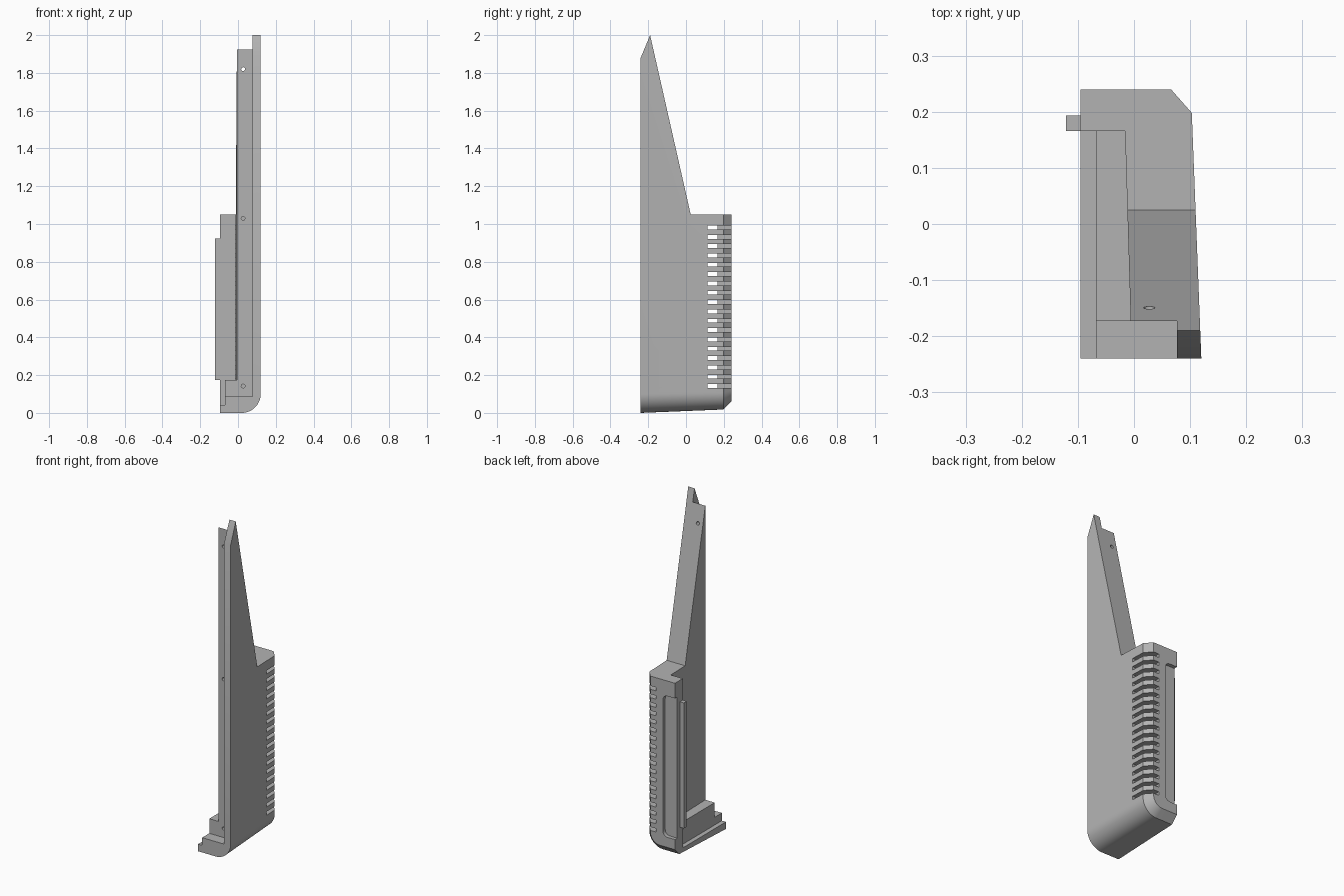
import bpy, bmesh, math

if "Cube" in bpy.data.objects:
    bpy.data.objects.remove(bpy.data.objects["Cube"], do_unlink=True)

grey = bpy.data.materials.new("plain_grey")
grey.use_nodes = True
grey.diffuse_color = (0.45, 0.45, 0.45, 1)
grey.node_tree.nodes["Principled BSDF"].inputs["Base Color"].default_value = (0.45, 0.45, 0.45, 1)


def loft(name, rings):
    """Solid skinned through matching closed rings of points."""
    bm = bmesh.new()
    loops = [[bm.verts.new(p) for p in ring] for ring in rings]
    for a, b in zip(loops, loops[1:]):
        for i in range(len(a)):
            j = (i + 1) % len(a)
            bm.faces.new((a[i], a[j], b[j], b[i]))
    bm.faces.new(loops[0][::-1])
    bm.faces.new(loops[-1])
    bmesh.ops.recalc_face_normals(bm, faces=bm.faces)
    mesh = bpy.data.meshes.new(name)
    bm.to_mesh(mesh)
    bm.free()
    obj = bpy.data.objects.new(name, mesh)
    bpy.context.collection.objects.link(obj)
    mesh.materials.append(grey)
    return obj


def prism(name, points, axis, start, end):
    """Extrude a 2D outline along x, y or z."""
    place = {"x": lambda u, v, w: (w, u, v),
             "y": lambda u, v, w: (u, w, v),
             "z": lambda u, v, w: (u, v, w)}[axis]
    return loft(name, [[place(u, v, w) for u, v in points] for w in (start, end)])


def rect(u0, u1, v0, v1):
    return [(u0, v0), (u1, v0), (u1, v1), (u0, v1)]


def arc(cx, cy, r, start, end, steps):
    angles = [math.radians(start + (end - start) * i / steps) for i in range(steps + 1)]
    return [(cx + r * math.cos(a), cy + r * math.sin(a)) for a in angles]


def cut(target, cutter):
    mod = target.modifiers.new("cut", "BOOLEAN")
    mod.operation = "DIFFERENCE"
    mod.solver = "EXACT"
    mod.object = cutter
    bpy.context.view_layer.objects.active = target
    bpy.ops.object.modifier_apply(modifier=mod.name)
    bpy.data.objects.remove(cutter, do_unlink=True)


# Outer body: drafted cross-section with a rounded lower edge and bevelled back
def section(y, right, bottom, radius):
    outline = [(-0.095, 2.1), (-0.095, bottom)]
    outline += arc(right - radius, bottom + radius, radius, -90, 0, 16)
    outline.append((right, 2.1))
    return [(x, y, z) for x, z in outline]


body = loft("side_panel", [section(-0.24, 0.12, 0, 0.1),
                           section(0.198, 0.103, 0.018, 0.09),
                           section(0.24, 0.066, 0.06, 0.06)])

# Pointed top and sloping rear edge
cut(body, prism("top_cut", [(-0.3, 1.736), (-0.19, 2.0), (0.025, 1.05),
                            (0.3, 1.05), (0.3, 2.3), (-0.3, 2.3)], "x", -0.3, 0.3))
# Open inner side above the foot block
cut(body, prism("inner_cut", [(-0.3, -0.3), (-0.002, -0.3), (-0.016, 0.166),
                              (-0.3, 0.166)], "z", 0.175, 2.3))
# Low ledge along the foot
cut(body, prism("ledge_cut", rect(-0.3, -0.068, -0.3, 0.166), "z", 0.042, 0.5))
# Front step beside the outer flange
cut(body, prism("front_step_cut", rect(-0.3, 0.077, -0.3, -0.173), "z", 0.088, 2.3))

# Vent slots
for i in range(18):
    z = 0.142 + i * 0.0494
    cut(body, prism("vent_cut", [(-0.3, 0.115), (0.3, 0.115), (0.3, 0.3), (0.03, 0.3),
                                 (0.03, 0.166), (-0.3, 0.166)], "z", z - 0.0105, z + 0.0105))

# Shallow recess in the back, rounded on its closed side
r = 0.03
edge = -0.016
recess = [(-0.3, 0.12)] + arc(edge - r, 0.12 + r, r, -90, 0, 6)
recess += arc(edge - r, 0.96 - r, r, 0, 90, 6) + [(-0.3, 0.96)]
cut(body, prism("recess_cut", recess, "y", 0.218, 0.3))

# Screw holes in the front step
for z in (0.142, 1.03, 1.82):
    cut(body, prism("hole_cut", arc(0.027, z, 0.01, 0, 345, 23), "y", -0.2, -0.1))

# Rail on the inner side
rail = prism("inner_rail", rect(-0.121, -0.094, 0.166, 0.193), "z", 0.175, 0.922)

for obj in (body, rail):
    bpy.ops.object.select_all(action="DESELECT")
    obj.select_set(True)
    bpy.context.view_layer.objects.active = obj
    bpy.ops.object.shade_smooth_by_angle(angle=math.radians(25))
